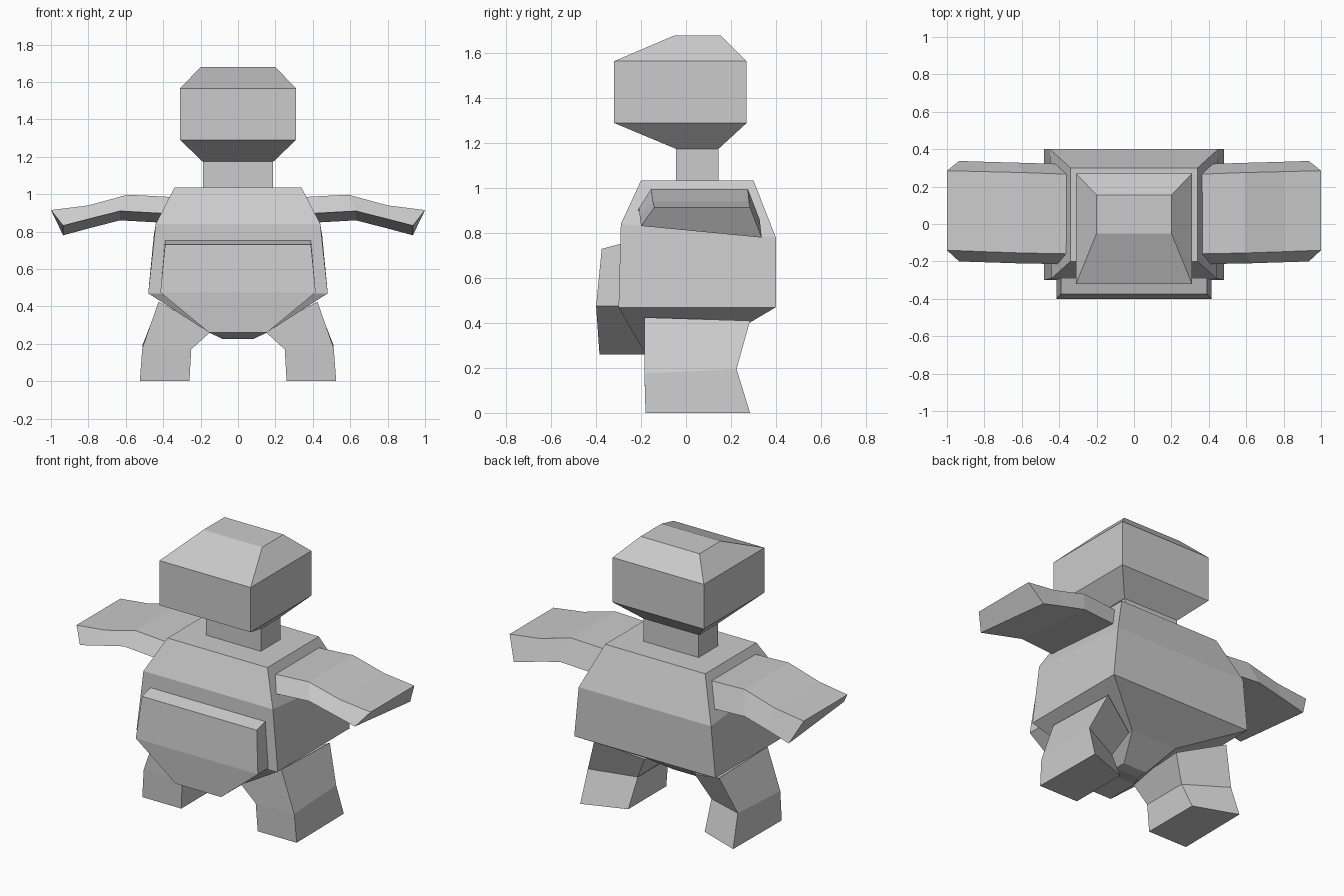
import bpy, bmesh

if "Cube" in bpy.data.objects:
    bpy.data.objects.remove(bpy.data.objects["Cube"])

def loft(name, rings, mirror=False):
    """Skin a stack of four-cornered rings and cap both ends."""
    bm = bmesh.new()
    loops = [[bm.verts.new(p) for p in r] for r in rings]
    for a, b in zip(loops, loops[1:]):
        for i in range(4):
            j = (i + 1) % 4
            bm.faces.new((a[i], a[j], b[j], b[i]))
    bm.faces.new(loops[0][::-1])
    bm.faces.new(loops[-1])
    bmesh.ops.recalc_face_normals(bm, faces=bm.faces[:])
    me = bpy.data.meshes.new(name)
    bm.to_mesh(me)
    bm.free()
    ob = bpy.data.objects.new(name, me)
    bpy.context.collection.objects.link(ob)
    if mirror:
        m = ob.modifiers.new("Mirror", 'MIRROR')
        m.use_mirror_merge = False
    return ob

def ring(w, yf, yb, zf, zb=None, wb=None):
    """Symmetric ring: half width, front/back y, front/back z."""
    zb = zf if zb is None else zb
    wb = w if wb is None else wb
    return [(-w, yf, zf), (w, yf, zf), (wb, yb, zb), (-wb, yb, zb)]

# Head and neck
loft("head", [ring(.19, -.045, .145, 1.175), ring(.31, -.32, .27, 1.29),
              ring(.31, -.32, .27, 1.565), ring(.2, -.05, .155, 1.68)])
loft("neck", [ring(.187, -.045, .145, 1.0), ring(.187, -.045, .145, 1.18)])

# Torso tapering down to the crotch
loft("torso", [ring(.08, -.06, .01, .225),
               ring(.155, -.18, .17, .26, .335),
               ring(.48, -.3, .4, .47),
               ring(.44, -.29, .4, .84, .78, .45),
               ring(.34, -.2, .3, 1.035)])

# Raised belly plate
loft("belly_plate", [ring(.155, -.385, -.17, .26),
                     ring(.415, -.4, -.28, .475),
                     ring(.39, -.375, -.28, .73, .755)])

# Legs: corners are inner front, outer front, outer back, inner back
loft("leg", [
    [(.26, -.18, 0), (.525, -.18, 0), (.52, .285, 0), (.26, .19, 0)],
    [(.25, -.185, .17), (.512, -.185, .175), (.51, .225, .195), (.25, .11, .17)],
    [(.14, -.185, .27), (.425, -.185, .425), (.425, .285, .41), (.17, .16, .32)]],
    mirror=True)

# Arms: each joint is top x, top z, bottom x, bottom front z, bottom back z, top/bottom y
def arm_ring(xt, zt, xb, zf, zb, tf, tb, bf, bb):
    return [(xt, tf, zt), (xt, tb, zt), (xb, bb, zb), (xb, bf, zf)]

loft("arm", [
    arm_ring(.32, .983, .36, .895, .845, -.16, .265, -.215, .32),
    arm_ring(.59, .997, .63, .91, .86, -.155, .275, -.21, .328),
    arm_ring(.8, .94, .78, .872, .822, -.148, .28, -.205, .332),
    arm_ring(1.0, .915, .935, .832, .78, -.14, .285, -.2, .337)],
    mirror=True)
